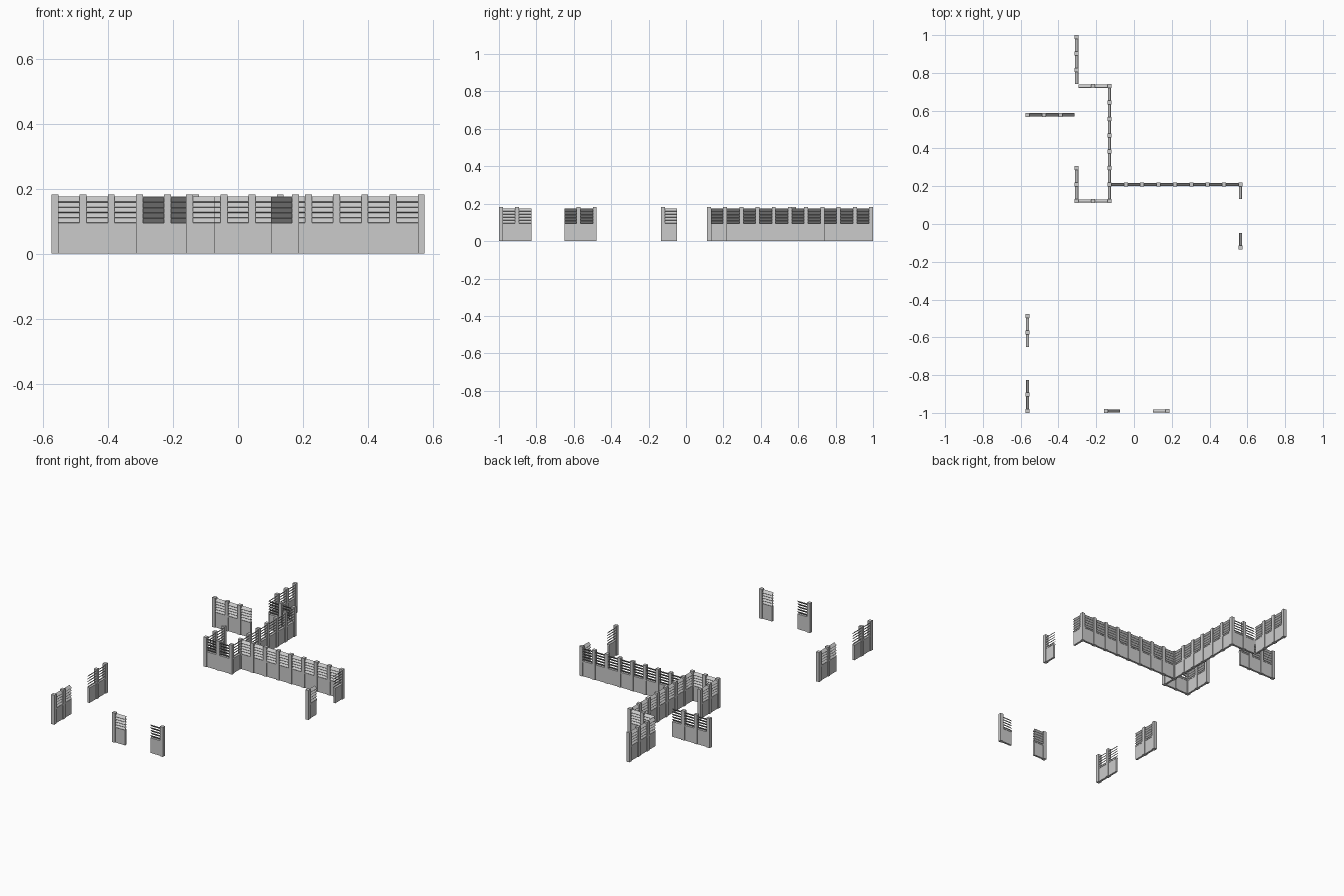
import bpy, bmesh, math
from mathutils import Matrix, Vector

cube = bpy.data.objects.get("Cube")
if cube:
    bpy.data.objects.remove(cube, do_unlink=True)

PITCH = 0.0867      # distance between post centres
POST = 0.021        # post width
POST_H = 0.182
PANEL_TOP = 0.175
RAIL_LOW, RAIL_HIGH = 0.086, 0.094
CLEAR = PITCH - POST
SLATS = 5

grey = bpy.data.materials.new("plain_grey")
grey.use_nodes = True
grey.diffuse_color = (0.6, 0.6, 0.6, 1)
grey.node_tree.nodes["Principled BSDF"].inputs["Base Color"].default_value = (0.6, 0.6, 0.6, 1)


def box(bm, frame, centre, size, tilt=0.0):
    """Box in a local frame, optionally tilted about the frame's x axis."""
    m = (frame @ Matrix.Translation(centre) @ Matrix.Rotation(tilt, 4, "X")
         @ Matrix.Diagonal((*size, 1)))
    bmesh.ops.create_cube(bm, size=1, matrix=m)


def finish(bm, name):
    mesh = bpy.data.meshes.new(name)
    bm.to_mesh(mesh)
    bm.free()
    mesh.materials.append(grey)
    obj = bpy.data.objects.new(name, mesh)
    bpy.context.collection.objects.link(obj)


placed = set()


def fence(name, x, y, degrees, panels, end_post=False):
    """Straight run: a post before each panel, and maybe one at the end."""
    frame = Matrix.Translation((x, y, 0)) @ Matrix.Rotation(math.radians(degrees), 4, "Z")
    posts, boards, louvres = bmesh.new(), bmesh.new(), bmesh.new()

    # Square posts, shared at corners
    for i in range(panels + end_post):
        p = frame @ Vector((i * PITCH, 0, 0))
        key = (round(p.x, 2), round(p.y, 2))
        if key not in placed:
            placed.add(key)
            box(posts, frame, (i * PITCH, 0, POST_H / 2), (POST, POST, POST_H))

    for i in range(panels):
        mid = (i + 0.5) * PITCH
        # Solid lower board and middle rail
        box(boards, frame, (mid, 0, RAIL_LOW / 2), (CLEAR, 0.012, RAIL_LOW))
        box(boards, frame, (mid, 0, (RAIL_LOW + RAIL_HIGH) / 2),
            (CLEAR, 0.016, RAIL_HIGH - RAIL_LOW))
        # Tilted slats above the rail
        step = (PANEL_TOP - RAIL_HIGH) / SLATS
        for s in range(SLATS):
            box(louvres, frame, (mid, 0, RAIL_HIGH + (s + 0.5) * step),
                (CLEAR, 0.021, 0.003), math.radians(45))

    finish(posts, name + "_posts")
    finish(boards, name + "_lower_boards")
    finish(louvres, name + "_louvres")


def at(i):
    return -0.5635 + i * PITCH


BACK = 0.9895
ROW = [BACK - i * PITCH for i in range(11)]

# Connected walls
fence("back_wall", at(3), BACK, -90, 3)
fence("back_corner_wall", at(5), ROW[3], 180, 2)
fence("spine_wall", at(5), ROW[3], -90, 7, True)
fence("alcove_front_wall", at(5), ROW[10], 180, 2, True)
fence("alcove_side_wall", at(3), ROW[8], -90, 2, True)
fence("cross_wall", at(5), ROW[9], 0, 8, True)
fence("left_return_wall", at(13), ROW[9], -90, 1)

# Free-standing walls
fence("left_gate_wall", at(13), -0.1235, 90, 1)
fence("right_back_wall", at(0), 0.578, 0, 3)
fence("right_side_wall", at(0), -0.488, -90, 2)
fence("right_front_wall", at(0), -BACK, 90, 2)
fence("front_gate_right", -0.149, -BACK, 0, 1)
fence("front_gate_left", 0.177, -BACK, 180, 1)
